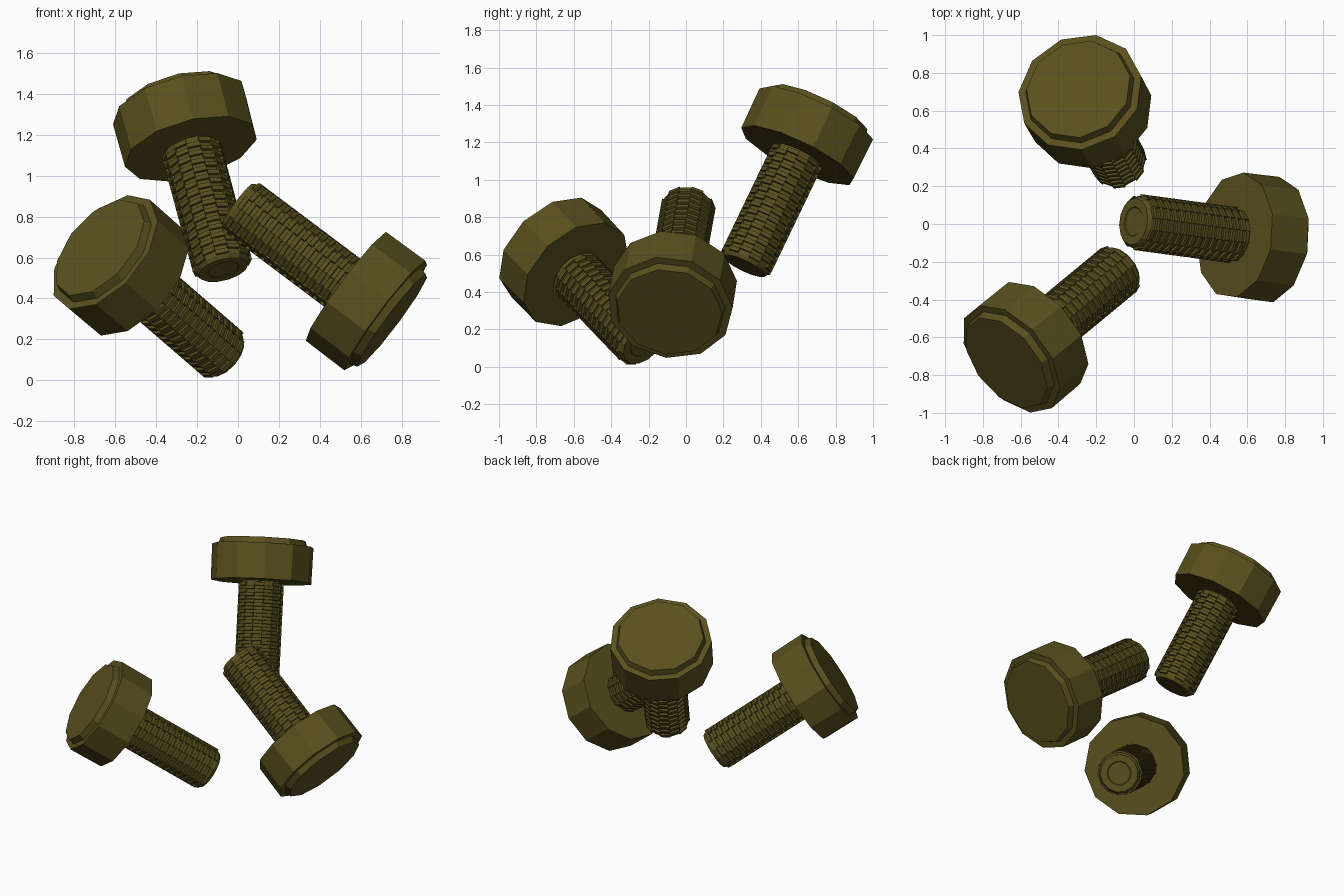
import bpy, bmesh
from math import sin, cos, pi
from mathutils import Vector

if "Cube" in bpy.data.objects:
    bpy.data.objects.remove(bpy.data.objects["Cube"])

mat = bpy.data.materials.new("dark_olive_metal")
mat.diffuse_color = (0.10, 0.08, 0.013, 1)
mat.use_nodes = True
mat.node_tree.nodes["Principled BSDF"].inputs["Base Color"].default_value = mat.diffuse_color

RIM = 0.914      # tip to upper rim of head
UNDER = 0.675    # tip to underside of head


def finish(bm, name):
    bmesh.ops.recalc_face_normals(bm, faces=bm.faces)
    me = bpy.data.meshes.new(name)
    bm.to_mesh(me)
    bm.free()
    me.materials.append(mat)
    return me


def lathe(name, profile, sides):
    """Revolve (radius, height) points about z and close both ends."""
    bm = bmesh.new()
    rings = [[bm.verts.new((r * cos(2 * pi * i / sides), r * sin(2 * pi * i / sides), z))
              for i in range(sides)] for r, z in profile]
    for a, b in zip(rings, rings[1:]):
        for i in range(sides):
            j = (i + 1) % sides
            bm.faces.new((a[i], a[j], b[j], b[i]))
    bm.faces.new(rings[0])
    bm.faces.new(rings[-1])
    return finish(bm, name)


def thread_mesh(sides=14, rows=14):
    """Staggered rows of small raised teeth around the shaft."""
    bm = bmesh.new()
    pitch = (UNDER - 0.035) / rows
    for i in range(sides):
        a0, a1 = 2 * pi * i / sides, 2 * pi * (i + 1) / sides
        for k in range(rows):
            z = 0.02 + pitch * (k + 0.5 * (i % 2))
            section = [(0.12, z), (0.149, z + 0.1 * pitch),
                       (0.149, z + 0.58 * pitch), (0.12, z + 0.68 * pitch)]
            ends = [[bm.verts.new((r * cos(a), r * sin(a), h)) for r, h in section]
                    for a in (a0, a1)]
            for e in range(4):
                f = (e + 1) % 4
                bm.faces.new((ends[0][e], ends[0][f], ends[1][f], ends[1][e]))
            bm.faces.new(ends[0])
            bm.faces.new(ends[1])
    return finish(bm, "thread")


# Shared part meshes
head = lathe("head", [(0.335, UNDER), (0.338, RIM), (0.298, RIM),
                      (0.285, RIM + 0.04)], 11)
shaft = lathe("shaft", [(0.075, 0.004), (0.08, 0), (0.125, 0.0), (0.137, 0.02),
                        (0.134, UNDER + 0.02)], 14)
thread = thread_mesh()

# Each bolt: tip centre and head rim centre
bolts = {
    "left_bolt": ((-0.065, -0.23, 0.12), (-0.652, -0.715, 0.627)),
    "right_bolt": ((-0.003, 0.013, 0.862), (0.72, -0.085, 0.32)),
    "back_bolt": ((-0.071, 0.312, 0.54), (-0.286, 0.698, 1.343)),
}
for name, (tip, rim) in bolts.items():
    axis = Vector(rim) - Vector(tip)
    for part in (head, shaft, thread):
        ob = bpy.data.objects.new(f"{name}_{part.name}", part)
        ob.location = tip
        ob.rotation_mode = 'QUATERNION'
        ob.rotation_quaternion = axis.to_track_quat('Z', 'Y')
        bpy.context.collection.objects.link(ob)
